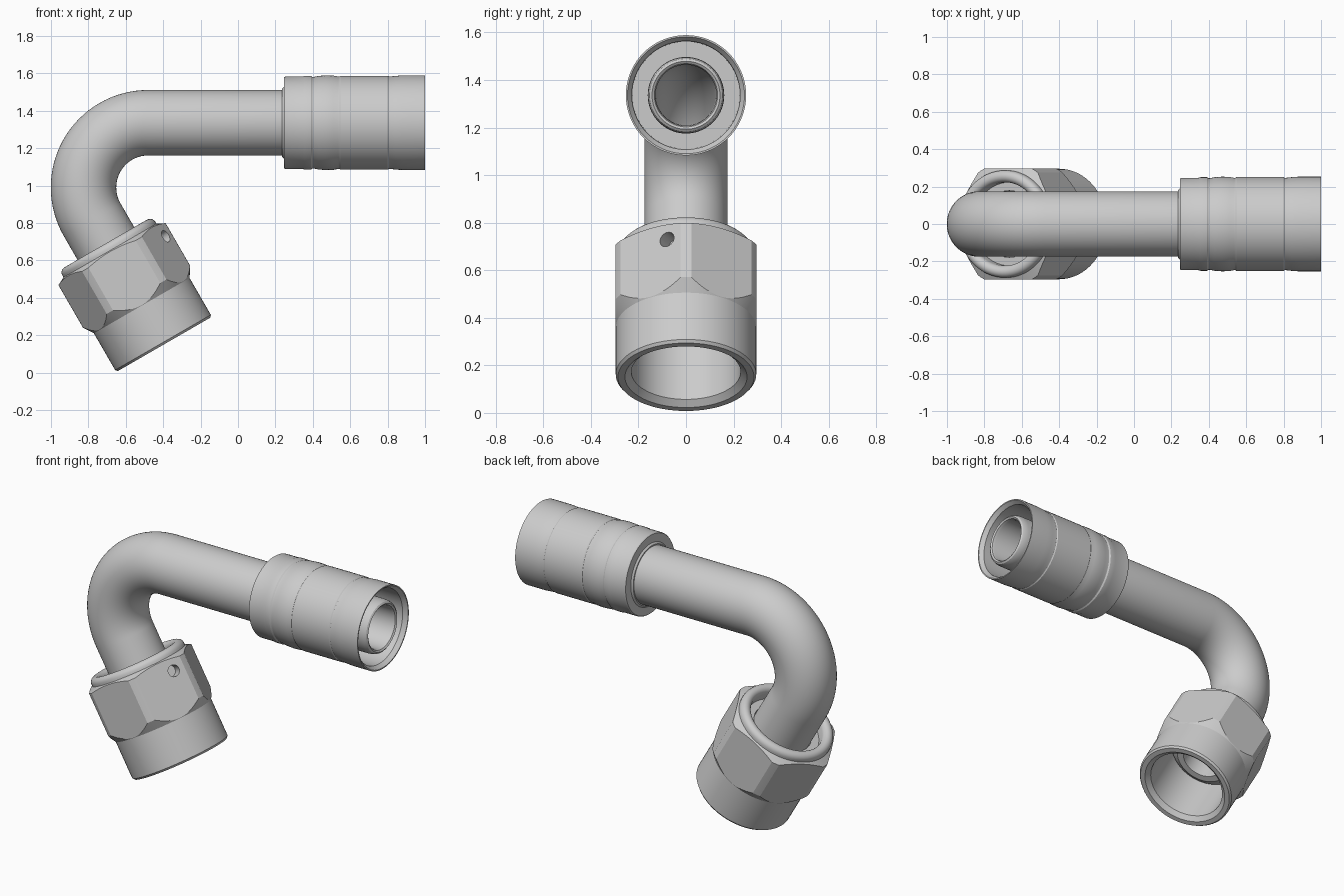
import bpy, bmesh, math
from mathutils import Vector

if "Cube" in bpy.data.objects:
    bpy.data.objects.remove(bpy.data.objects["Cube"])

AXIS_Z, R, BX = 1.336, 0.346, -0.48       # tube axis height, bend radius, bend centre x
BZ = AXIS_Z - R
END = Vector((BX + R * math.cos(math.radians(210)), 0, BZ + R * math.sin(math.radians(210))))
D = Vector((0.5, 0, -math.sqrt(0.75)))    # nut axis direction
U = Vector((math.sqrt(0.75), 0, 0.5))     # across the nut axis
Y = Vector((0, 1, 0))
Z = Vector((0, 0, 1))


def rings_mesh(name, rings, seg=72):
    """Skin a closed loop of rings, each (centre, side vector, radius)."""
    bm = bmesh.new()
    rows = []
    for c, u, r in rings:
        rows.append([bm.verts.new(c + r * (math.cos(a) * u + math.sin(a) * Y))
                     for a in (2 * math.pi * i / seg for i in range(seg))])
    for k in range(len(rows)):
        p, q = rows[k], rows[(k + 1) % len(rows)]
        for i in range(seg):
            j = (i + 1) % seg
            bm.faces.new((p[i], p[j], q[j], q[i]))
    bmesh.ops.recalc_face_normals(bm, faces=bm.faces)
    me = bpy.data.meshes.new(name)
    bm.to_mesh(me)
    bm.free()
    ob = bpy.data.objects.new(name, me)
    bpy.context.collection.objects.link(ob)
    return ob


def nut_ring(s, r):
    return (END + D * s, U, r)


def straight_ring(x, r):
    return (Vector((x, 0, AXIS_Z)), Z, r)


def activate(ob):
    bpy.ops.object.select_all(action='DESELECT')
    ob.select_set(True)
    bpy.context.view_layer.objects.active = ob


def smooth(ob):
    activate(ob)
    bpy.ops.object.shade_smooth_by_angle(angle=math.radians(25))


def boolean(ob, cutter, op):
    m = ob.modifiers.new("cut", 'BOOLEAN')
    m.object, m.operation, m.solver = cutter, op, 'EXACT'
    activate(ob)
    bpy.ops.object.modifier_apply(modifier=m.name)
    bpy.data.objects.remove(cutter)


# Bent tube: outer wall to the flared seat, then back along the bore
def bend(r, steps=32):
    out = []
    for i in range(steps + 1):
        a = math.radians(90 + 120 * i / steps)
        u = Vector((math.cos(a), 0, math.sin(a)))
        # side vector turns with the bend and ends at -U, matching the nut rings below
        out.append((Vector((BX, 0, BZ)) + R * u, u, r))
    return out


def seat_ring(s, r):
    return (END + D * s, -U, r)


outer = [straight_ring(x, r) for x, r in
         ((0.975, 0.128), (0.99, 0.133), (0.997, 0.143), (0.99, 0.153), (0.975, 0.159),
          (0.95, 0.161), (0.4, 0.161), (0.3, 0.175))] + bend(0.175)
seat = [seat_ring(s, r) for s, r in
        ((0.34, 0.175), (0.38, 0.215), (0.45, 0.215), (0.49, 0.165), (0.49, 0.126))]
smooth(rings_mesh("bent_tube", outer + seat + bend(0.126)[::-1]))

# Crimped sleeve with shallow grooves and an open recess at the hose end
sleeve = [(0.236, 0.172), (0.236, 0.182), (0.246, 0.192), (0.246, 0.243), (0.252, 0.247),
          (0.345, 0.247), (0.355, 0.250), (0.39, 0.250), (0.398, 0.245), (0.406, 0.245),
          (0.43, 0.250), (0.47, 0.253), (0.51, 0.252), (0.534, 0.247), (0.542, 0.247),
          (0.548, 0.251), (0.80, 0.251), (0.806, 0.247), (0.814, 0.247), (0.84, 0.250),
          (0.88, 0.253), (1.0, 0.253), (1.0, 0.246), (0.975, 0.228), (0.55, 0.226),
          (0.55, 0.15), (0.3, 0.15)]
smooth(rings_mesh("crimp_sleeve", [straight_ring(*p) for p in sleeve]))

# Swivel nut: turned profile, then intersected with a hexagonal prism
lip = [(0.178 - 0.032 * math.sin(t), 0.255 - 0.032 * math.cos(t))
       for t in (math.pi * i / 10 for i in range(11))]
profile = [(0.225, 0.178), (0.225, 0.223)] + lip + [
    (0.19, 0.287), (0.212, 0.331), (0.475, 0.331), (0.53, 0.2955), (0.757, 0.2955),
    (0.769, 0.286), (0.769, 0.257), (0.745, 0.23), (0.40, 0.23), (0.36, 0.178)]
nut = rings_mesh("swivel_nut", [nut_ring(*p) for p in profile])
APO = 0.297 / math.cos(math.pi / 6)
hexa = rings_mesh("hex_cutter", [nut_ring(0.1, 0.02), nut_ring(0.1, APO),
                                 nut_ring(0.9, APO), nut_ring(0.9, 0.02)], 6)
boolean(nut, hexa, 'INTERSECT')

# Small blind wire hole in one flat of the nut
normal = U * math.cos(math.pi / 6) - Y * 0.5
bpy.ops.mesh.primitive_cylinder_add(
    vertices=32, radius=0.034, depth=0.14,
    location=END + D * 0.2725 + U * 0.297 - Y * 0.08,
    rotation=normal.to_track_quat('Z', 'Y').to_euler())
boolean(nut, bpy.context.object, 'DIFFERENCE')
smooth(nut)
